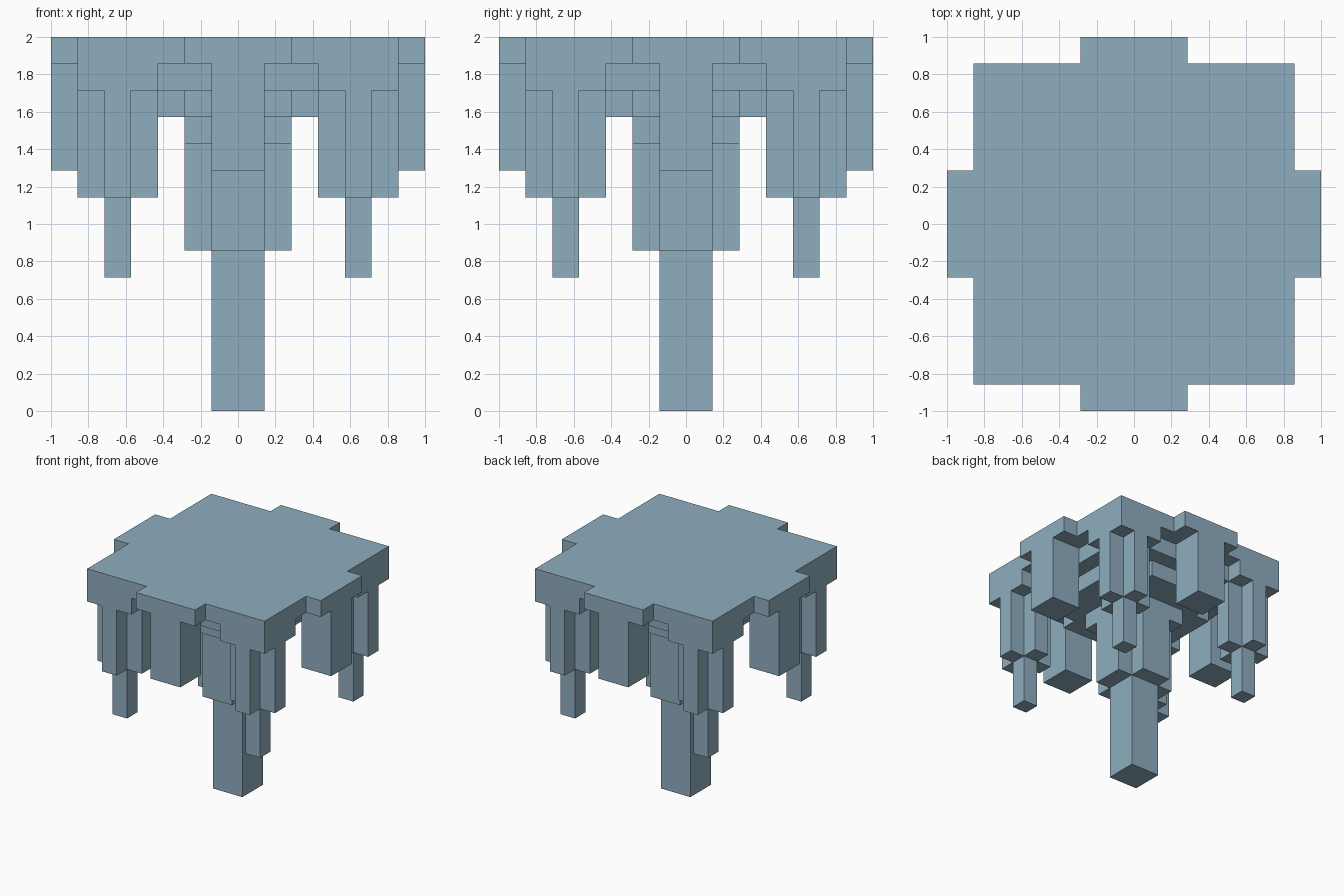
import bpy
import bmesh
import math
from mathutils import Matrix

cube = bpy.data.objects.get("Cube")
if cube:
    bpy.data.objects.remove(cube, do_unlink=True)

UNIT = 1 / 7  # edge length of one block

mat = bpy.data.materials.new("dusty_blue")
mat.use_nodes = True
COLOUR = (0.275, 0.423, 0.521, 1)
mat.diffuse_color = COLOUR
bsdf = next(n for n in mat.node_tree.nodes if n.type == "BSDF_PRINCIPLED")
bsdf.inputs["Base Color"].default_value = COLOUR
bsdf.inputs["Roughness"].default_value = 0.8


def cells(x, y, z):
    """Set of unit blocks filling a box given by three ranges."""
    return {(i, j, k) for i in range(*x) for j in range(*y) for k in range(*z)}


def centred(half_x, half_y, z):
    return cells((-half_x, half_x), (-half_y, half_y), z)


def cross(long, short, z):
    """Two centred boxes crossing each other."""
    return centred(long, short, z) | centred(short, long, z)


def block_mesh(name, blocks):
    """Outer skin of a set of blocks, with flat areas merged."""
    bm = bmesh.new()
    corners = {}

    def vert(p):
        if p not in corners:
            corners[p] = bm.verts.new([c * UNIT for c in p])
        return corners[p]

    for cell in blocks:
        for axis in range(3):
            for side in (0, 1):
                near = list(cell)
                near[axis] += 2 * side - 1
                if tuple(near) in blocks:
                    continue
                loop = []
                for u, v in ((0, 0), (1, 0), (1, 1), (0, 1)):
                    p = list(cell)
                    p[axis] += side
                    p[(axis + 1) % 3] += u
                    p[(axis + 2) % 3] += v
                    loop.append(vert(tuple(p)))
                bm.faces.new(loop if side else loop[::-1])
    bmesh.ops.dissolve_limit(bm, angle_limit=math.radians(1),
                             verts=bm.verts[:], edges=bm.edges[:])
    mesh = bpy.data.meshes.new(name)
    bm.to_mesh(mesh)
    bm.free()
    mesh.materials.append(mat)
    return mesh


def place(name, mesh, turn=0):
    obj = bpy.data.objects.new(name, mesh)
    obj.matrix_world = Matrix.Rotation(turn, 4, "Z")
    bpy.context.collection.objects.link(obj)


# Canopy: broad top with edge tabs, heavy corners and steps towards the middle
canopy = centred(6, 6, (13, 14)) | cross(7, 2, (13, 14))
canopy |= centred(5, 5, (12, 13))
for sx in ((-6, -3), (3, 6)):
    for sy in ((-6, -3), (3, 6)):
        canopy |= cells(sx, sy, (12, 13))
canopy |= centred(3, 3, (11, 12)) | cross(4, 2, (11, 12))
canopy |= centred(2, 2, (10, 11))
place("canopy", block_mesh("canopy", canopy))

# Centre column: cross-shaped collar around a square post
column = cross(2, 1, (6, 10)) | centred(1, 1, (0, 6))
place("centre_column", block_mesh("centre_column", column))

# Hanging corner pillar: cross-shaped shaft with a thin tip
corner = cells((3, 6), (-5, -4), (8, 12)) | cells((4, 5), (-6, -3), (8, 12))
corner |= cells((4, 5), (-5, -4), (5, 8))
corner_mesh = block_mesh("corner_pillar", corner)

# Hanging side pillar: square post under each edge tab
side_mesh = block_mesh("side_pillar",
                       cells((-1, 1), (-7, -5), (9, 13)))

for n, side in enumerate(("front", "left", "back", "right")):
    place(side + "_side_pillar", side_mesh, n * math.pi / 2)
for n, side in enumerate(("front_left", "back_left", "back_right", "front_right")):
    place(side + "_corner_pillar", corner_mesh, n * math.pi / 2)
